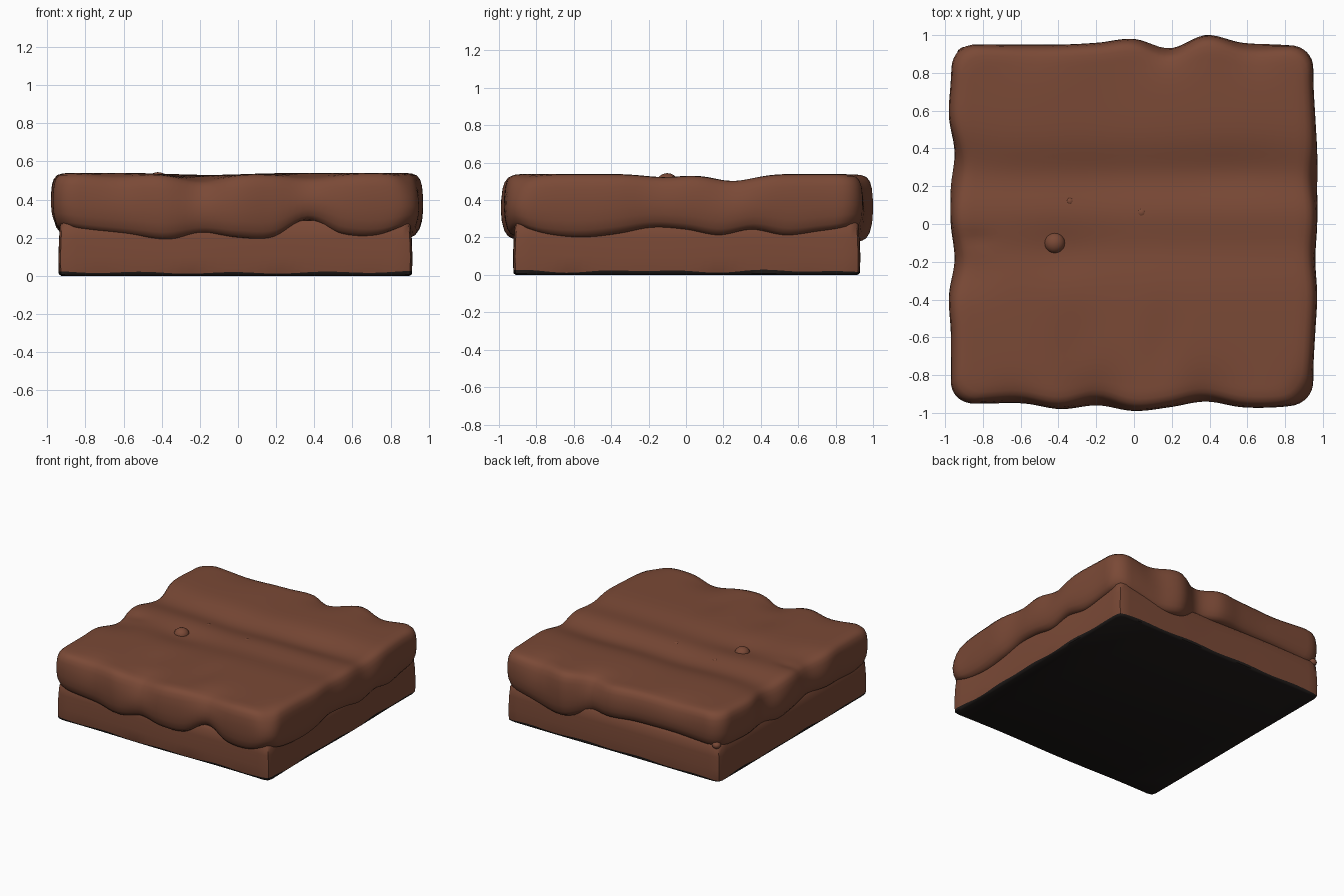
import bpy
import bmesh
import math

cube = bpy.data.objects.get("Cube")
if cube:
    bpy.data.objects.remove(cube, do_unlink=True)


def material(name, color):
    mat = bpy.data.materials.new(name)
    mat.use_nodes = True
    mat.diffuse_color = color
    bsdf = mat.node_tree.nodes["Principled BSDF"]
    bsdf.inputs["Base Color"].default_value = color
    bsdf.inputs["Roughness"].default_value = 0.8
    return mat


BROWN = material("earth brown", (0.195, 0.067, 0.037, 1))
DARK = material("dark underside", (0.013, 0.01, 0.009, 1))

# Slab outline on each side, and height of its lower lip, in hundredths
REACH = {
    "front": (95, 95, 95, 98, 96, 99, 97, 94, 97, 97, 95),
    "back": (95, 95, 95, 95, 96, 98, 93, 100, 96, 95, 94),
    "left": (95, 95, 96, 97, 96, 97, 97, 97, 96, 95, 95),
    "right": (97, 97, 97, 98, 95, 97, 97, 95, 98, 97, 96),
}
LIP = {
    "front": (26, 24, 22, 20, 23, 21, 21, 30, 23, 22, 27),
    "back": (27, 28, 29, 29, 29, 28, 26, 20, 19, 23, 26),
    "left": (26, 22, 21, 23, 26, 25, 22, 25, 22, 24, 26),
    "right": (26, 24, 25, 26, 27, 25, 23, 25, 26, 26, 27),
}
# Hollows in the top: x, y, x radius, y radius, depth
HOLLOWS = [
    (0.0, 0.25, 2.0, 0.15, 0.042), (0.55, 0.3, 0.3, 0.15, 0.01),
    (0.0, -0.12, 2.0, 0.15, 0.02), (-0.4, -0.17, 0.2, 0.15, 0.014),
    (-0.15, 0.0, 0.25, 2.0, 0.012), (-0.95, -0.25, 0.2, 0.13, 0.025),
    (-0.95, 0.36, 0.2, 0.13, 0.012), (-0.85, -0.08, 0.1, 0.05, 0.01),
    (0.17, 0.95, 0.14, 0.14, 0.03), (0.65, 0.95, 0.14, 0.14, 0.025),
    (-0.55, 0.95, 0.2, 0.14, 0.015), (-0.2, -0.95, 0.14, 0.16, 0.035),
    (0.38, -0.95, 0.16, 0.16, 0.03), (-0.65, -0.95, 0.15, 0.12, 0.02),
    (0.95, -0.95, 0.12, 0.15, 0.03), (-0.3, -0.65, 0.12, 0.2, 0.01),
    (0.15, -0.65, 0.1, 0.2, 0.01),
]


def sample(values, t):
    """Smooth interpolation of evenly spaced values, t from -1 to 1."""
    f = max(0.0, min(1.0, (t + 1) / 2)) * (len(values) - 1)
    i = min(int(f), len(values) - 2)
    f -= i
    a, b = values[i], values[i + 1]
    before, after = values[max(i - 1, 0)], values[min(i + 2, len(values) - 1)]
    m, n = (b - before) / 2, (after - a) / 2
    curve = a + m * f + (3 * (b - a) - 2 * m - n) * f**2 + (2 * (a - b) + m + n) * f**3
    return curve / 100


def hollow(x, y):
    return sum(d * math.exp(-((x - cx) / rx) ** 2 - ((y - cy) / ry) ** 2)
               for cx, cy, rx, ry, d in HOLLOWS)


def rounded_square(count, radius):
    """Perimeter of the unit square with rounded corners."""
    points = []
    for side in range(4):
        for i in range(count):
            p = (2 * i / count - 1, -1)
            for _ in range(side):
                p = (-p[1], p[0])
            core = [max(radius - 1, min(1 - radius, c)) for c in p]
            gap = math.dist(p, core)
            points.append([c + radius * (v - c) / gap for v, c in zip(p, core)])
    return points


def loft(name, rings, mats, dark_below=0):
    """Skin closed rings from bottom to top and cap both ends."""
    bm = bmesh.new()
    loops = [[bm.verts.new(p) for p in ring] for ring in rings]
    for k, (low, high) in enumerate(zip(loops, loops[1:])):
        for i in range(len(low)):
            j = (i + 1) % len(low)
            face = bm.faces.new((low[i], low[j], high[j], high[i]))
            face.material_index = int(k < dark_below)
    bottom = bm.faces.new(loops[0][::-1])
    bottom.material_index = int(dark_below > 0)
    bm.faces.new(loops[-1])
    bmesh.ops.recalc_face_normals(bm, faces=bm.faces)
    mesh = bpy.data.meshes.new(name)
    bm.to_mesh(mesh)
    bm.free()
    obj = bpy.data.objects.new(name, mesh)
    bpy.context.collection.objects.link(obj)
    for mat in mats:
        mesh.materials.append(mat)
    smooth(obj)


def smooth(obj):
    bpy.ops.object.select_all(action="DESELECT")
    obj.select_set(True)
    bpy.context.view_layer.objects.active = obj
    bpy.ops.object.shade_smooth_by_angle(angle=math.radians(50))


# Wavy slab with overhanging lip
def slab_xy(a, b, s):
    a, b = a * s, b * s
    x = a * sample(REACH["left" if a > 0 else "right"], b)
    y = b * sample(REACH["back" if b > 0 else "front"], a)
    return x, y


def lip_height(a, b):
    """Lip of the nearest side, blended around the corners."""
    along_x = sample(LIP["back" if b > 0 else "front"], a)
    along_y = sample(LIP["left" if a > 0 else "right"], b)
    w = max(0, min(1, 0.5 + (abs(b) - abs(a)) / 0.16))
    return along_x * w + along_y * (1 - w)


outline = rounded_square(56, 0.12)
rings = []
# Side profile: scale, height fraction from lip to top, share of the hollow's pull
for s, t, pull in [(0.92, -0.03, 0), (0.945, -0.02, 0), (0.965, 0.01, 0),
                   (0.982, 0.09, 0), (0.995, 0.24, 0), (1, 0.42, 0), (1, 0.6, 0.3),
                   (0.995, 0.78, 0.7), (0.985, 0.89, 1), (0.967, 0.96, 1),
                   (0.94, 0.99, 1)]:
    ring = []
    for a, b in outline:
        x, y = slab_xy(a, b, s)
        dip = hollow(x, y)
        lip = lip_height(a, b)
        k = 1 - dip * pull * 0.7
        ring.append((x * k, y * k, lip + (0.54 - dip - lip) * t))
    rings.append(ring)
# Top surface
for step in range(36, 0, -1):
    s = 0.9 * step / 36
    ring = []
    for a, b in outline:
        x, y = slab_xy(a, b, s)
        k = 1 - hollow(x, y) * 0.7 * s**6
        ring.append((x * k, y * k, 0.54 - hollow(x, y)))
    rings.append(ring)
loft("top_slab", rings, [BROWN])

# Square base with an uneven dark rim and underside
base = rounded_square(40, 0.035)
rings = []
for s, z, ragged in [(0.985, 0, 0), (0.998, 0.008, 0), (1, 0.02, 0.009), (1.002, 0.1, 0),
                     (0.998, 0.2, 0), (0.992, 0.27, 0), (0.975, 0.29, 0)]:
    ring = []
    for a, b in base:
        wave = math.sin(7 * a + 3 * b) * math.cos(11 * b - 5 * a)
        bend = 1 + 0.006 * math.sin(5 * a + 2) * math.sin(5 * b + 1)
        ring.append((0.924 * a * s * bend - 0.015, 0.924 * b * s * bend + 0.005,
                     z + ragged * wave))
    rings.append(ring)
loft("base_block", rings, [BROWN, DARK], dark_below=2)

# Small lumps on the top and at one corner
for name, x, y, z, r in [("large_crumb", -0.42, -0.1, 0.497, 0.055),
                         ("small_crumb", 0.04, 0.06, 0.503, 0.026),
                         ("tiny_crumb", -0.34, 0.12, 0.498, 0.022),
                         ("corner_lump", -0.9, 0.905, 0.285, 0.032)]:
    bpy.ops.mesh.primitive_uv_sphere_add(segments=20, ring_count=12, radius=r,
                                         location=(x, y, z))
    lump = bpy.context.object
    lump.name = name
    lump.scale.z = 0.85
    lump.data.materials.append(BROWN)
    smooth(lump)
